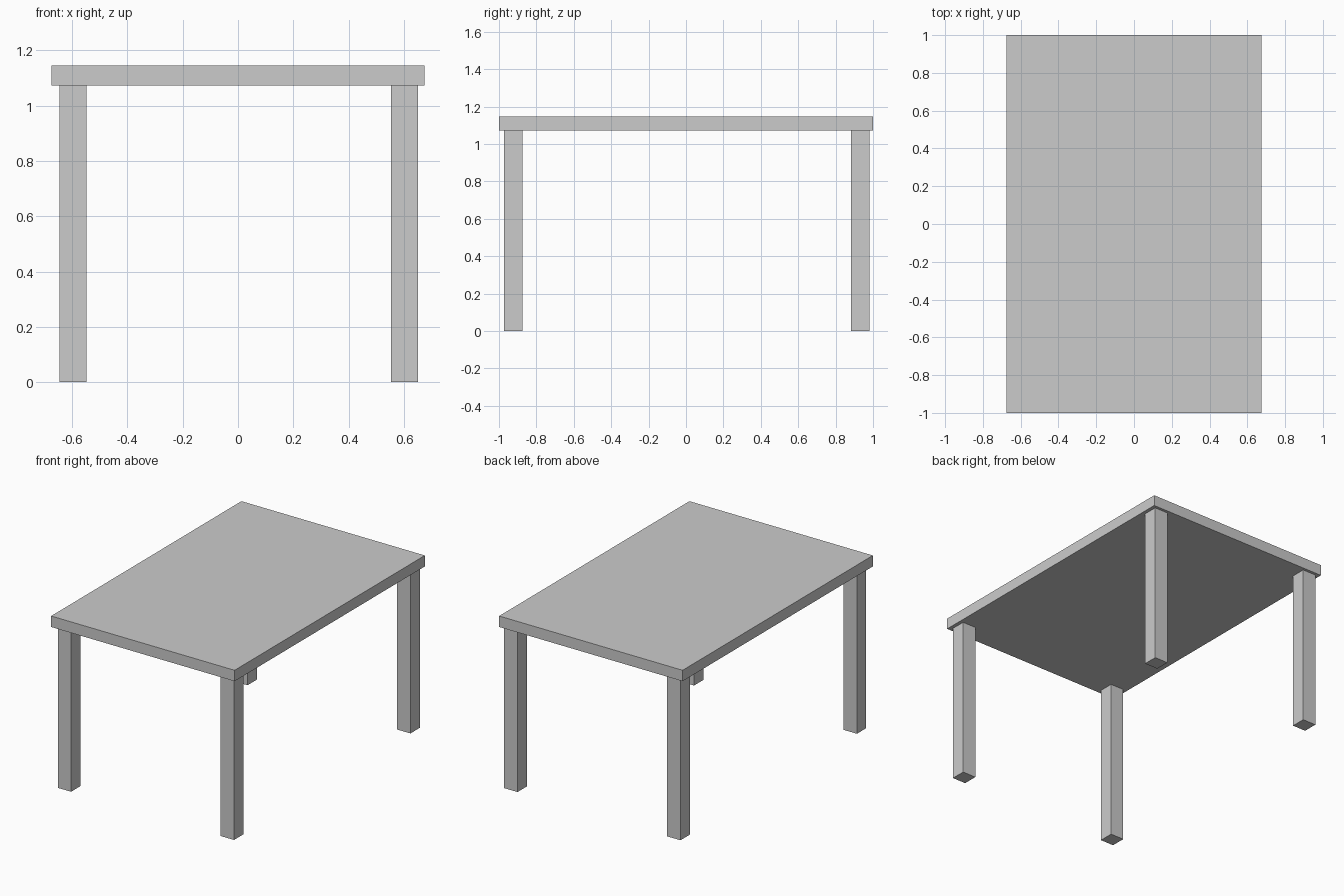
import bpy

if "Cube" in bpy.data.objects:
    bpy.data.objects.remove(bpy.data.objects["Cube"])

LEG_W = 0.098      # square leg section
TOP_Z0, TOP_Z1 = 1.073, 1.146


def box(name, x, y, z0, size_x, size_y, z1):
    """Axis-aligned box centred on x, y and spanning z0..z1."""
    bpy.ops.mesh.primitive_cube_add(size=1, location=(x, y, (z0 + z1) / 2))
    ob = bpy.context.object
    ob.name = name
    ob.scale = (size_x, size_y, z1 - z0)
    bpy.ops.object.transform_apply(location=False, rotation=False, scale=True)
    return ob


# Table top
box("table_top", 0, 0, TOP_Z0, 1.35, 2.0, TOP_Z1)

# Four legs, set slightly off centre under the top
for side, x in (("left", -0.597), ("right", 0.602)):
    for end, y in (("front", -0.923), ("back", 0.932)):
        box(f"{end}_{side}_leg", x, y, 0, LEG_W, LEG_W, TOP_Z0)
